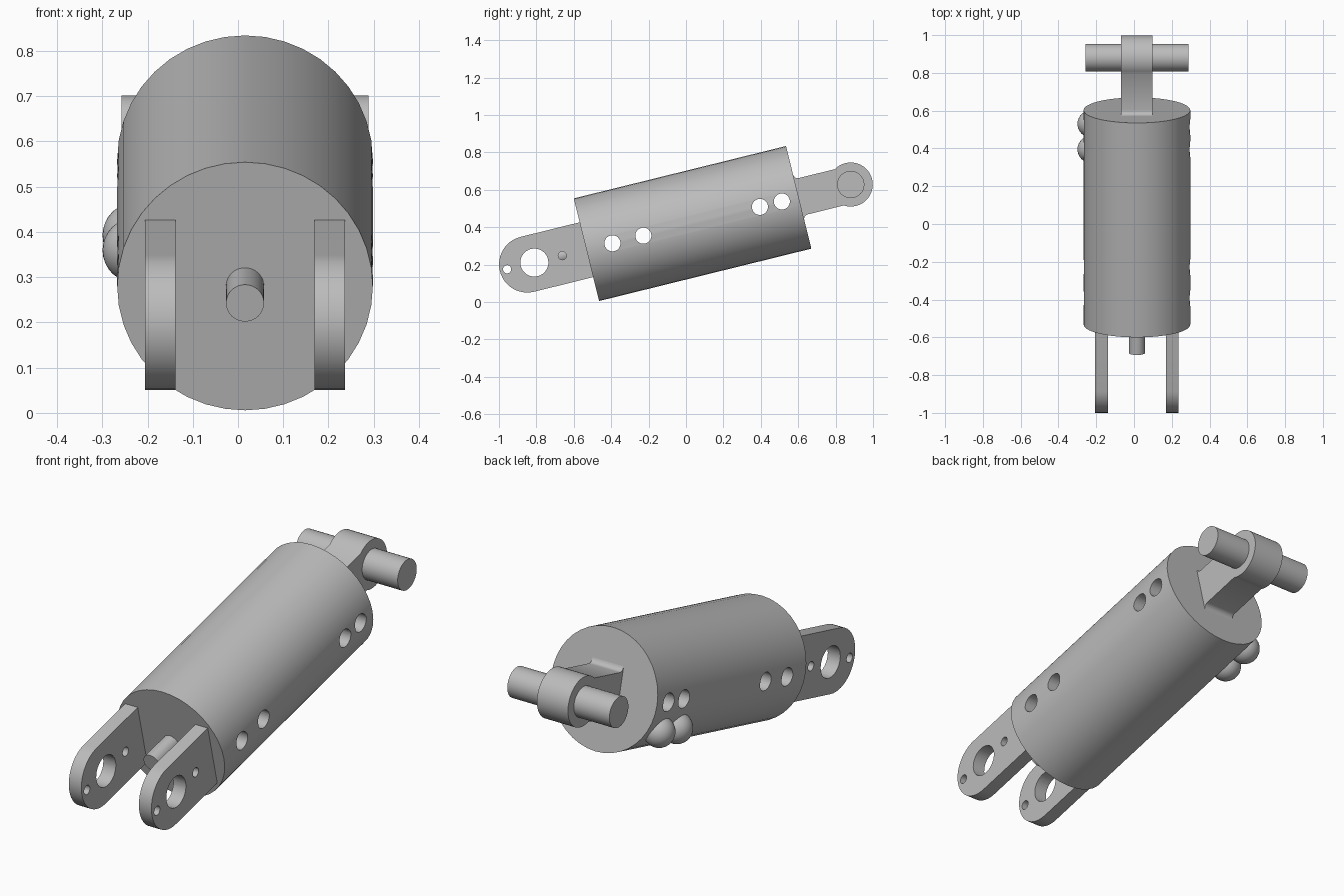
import bpy
import bmesh
from math import sin, cos, pi, radians
from mathutils import Matrix, Vector

if "Cube" in bpy.data.objects:
    bpy.data.objects.remove(bpy.data.objects["Cube"])

# Parts are laid out along y, then tilted up into place
PLACE = Matrix.Translation((0.0155, 0.035, 0.42)) @ Matrix.Rotation(radians(13.86), 4, 'X')
ALONG_X = Matrix.Rotation(pi / 2, 4, 'Y')
ALONG_Y = Matrix.Rotation(pi / 2, 4, 'X')

grey = bpy.data.materials.new("plain_grey")
grey.use_nodes = True
grey.diffuse_color = (0.5, 0.5, 0.5, 1)
grey.node_tree.nodes["Principled BSDF"].inputs["Base Color"].default_value = (0.5, 0.5, 0.5, 1)


def make(name, bm):
    bmesh.ops.recalc_face_normals(bm, faces=bm.faces)
    mesh = bpy.data.meshes.new(name)
    bm.to_mesh(mesh)
    bm.free()
    obj = bpy.data.objects.new(name, mesh)
    bpy.context.collection.objects.link(obj)
    return obj


def add_cylinder(bm, axis, centre, radius, length, sides=32):
    bmesh.ops.create_cone(bm, cap_ends=True, segments=sides, radius1=radius, radius2=radius,
                          depth=length, matrix=Matrix.Translation(centre) @ axis)


def cylinder(name, axis, centre, radius, length, sides=32):
    bm = bmesh.new()
    add_cylinder(bm, axis, centre, radius, length, sides)
    return make(name, bm)


def plate(name, outline, x, thickness):
    bm = bmesh.new()
    face = bm.faces.new([bm.verts.new((x - thickness / 2, y, z)) for y, z in outline])
    new = bmesh.ops.extrude_face_region(bm, geom=[face])["geom"]
    bmesh.ops.translate(bm, vec=(thickness, 0, 0),
                        verts=[v for v in new if isinstance(v, bmesh.types.BMVert)])
    return make(name, bm)


def arc(cy, cz, r, start, end, steps):
    angles = [radians(start + (end - start) * i / steps) for i in range(steps + 1)]
    return [(cy + r * cos(a), cz + r * sin(a)) for a in angles]


def drill(obj, holes):
    """Bore crosswise holes, each given as (position along y, radius)."""
    bm = bmesh.new()
    for y, r in holes:
        add_cylinder(bm, ALONG_X, (0, y, 0), r, 1.0)
    cutter = make("hole_cutter", bm)
    cutter.hide_render = True
    mod = obj.modifiers.new("holes", 'BOOLEAN')
    mod.operation, mod.solver, mod.object = 'DIFFERENCE', 'EXACT', cutter
    graph = bpy.context.evaluated_depsgraph_get()
    mesh = bpy.data.meshes.new_from_object(obj.evaluated_get(graph))
    obj.modifiers.clear()
    obj.data = mesh
    bpy.data.objects.remove(cutter)


parts = []
RADIUS, HALF, SEAM = 0.2825, 0.5845, -0.514

# Main barrel with four cross bores, and the front collar
barrel = cylinder("barrel", ALONG_Y, (0, (HALF + SEAM) / 2, 0), RADIUS, HALF - SEAM, 40)
drill(barrel, [(y, 0.043) for y in (-0.441, -0.271, 0.371, 0.492)])
collar = cylinder("front_collar", ALONG_Y, (0, (SEAM - HALF) / 2, 0), RADIUS, HALF + SEAM, 40)
parts += [barrel, collar]

# Pair of rounded front lugs
lug_outline = arc(-0.91, 0, 0.151, 90, 270, 24) + [(-0.58, -0.151), (-0.58, 0.151)]
for name, x in (("left_lug", 0.1875), ("right_lug", -0.1875)):
    lug = plate(name, lug_outline, x, 0.067)
    drill(lug, [(-0.871, 0.075), (-1.021, 0.022), (-0.717, 0.022)])
    parts.append(lug)

# Short rod between the lugs
parts.append(cylinder("front_rod", ALONG_Y, (0, -0.655, 0), 0.042, 0.17))

# Rear knuckle: neck with filleted root and round eye
f = 0.025
root = HALF + f
knuckle_outline = (arc(0.871, 0, 0.118, -122, 122, 30)
                   + arc(root, 0.1 + f, f, 270, 180, 5)
                   + [(HALF - 0.01, 0.1 + f), (HALF - 0.01, -0.1 - f)]
                   + arc(root, -0.1 - f, f, 180, 90, 5))
parts.append(plate("rear_knuckle", knuckle_outline, 0, 0.166))
parts.append(cylinder("cross_pin", ALONG_X, (0, 0.871, 0), 0.073, 0.546))

# Two balls set into the side of the barrel
for i, y in enumerate((0.335, 0.474)):
    bm = bmesh.new()
    bmesh.ops.create_uvsphere(bm, u_segments=32, v_segments=16, radius=0.072,
                              matrix=Matrix.Translation(Vector((-0.243, y, -0.145))))
    parts.append(make(f"side_ball_{i + 1}", bm))

# Tilt, colour and shade every part
for obj in parts:
    mesh = obj.data
    mesh.transform(PLACE)
    mesh.materials.clear()
    mesh.materials.append(grey)
    for p in mesh.polygons:
        p.material_index = 0
        p.use_smooth = True
    mesh.set_sharp_from_angle(angle=radians(30))
